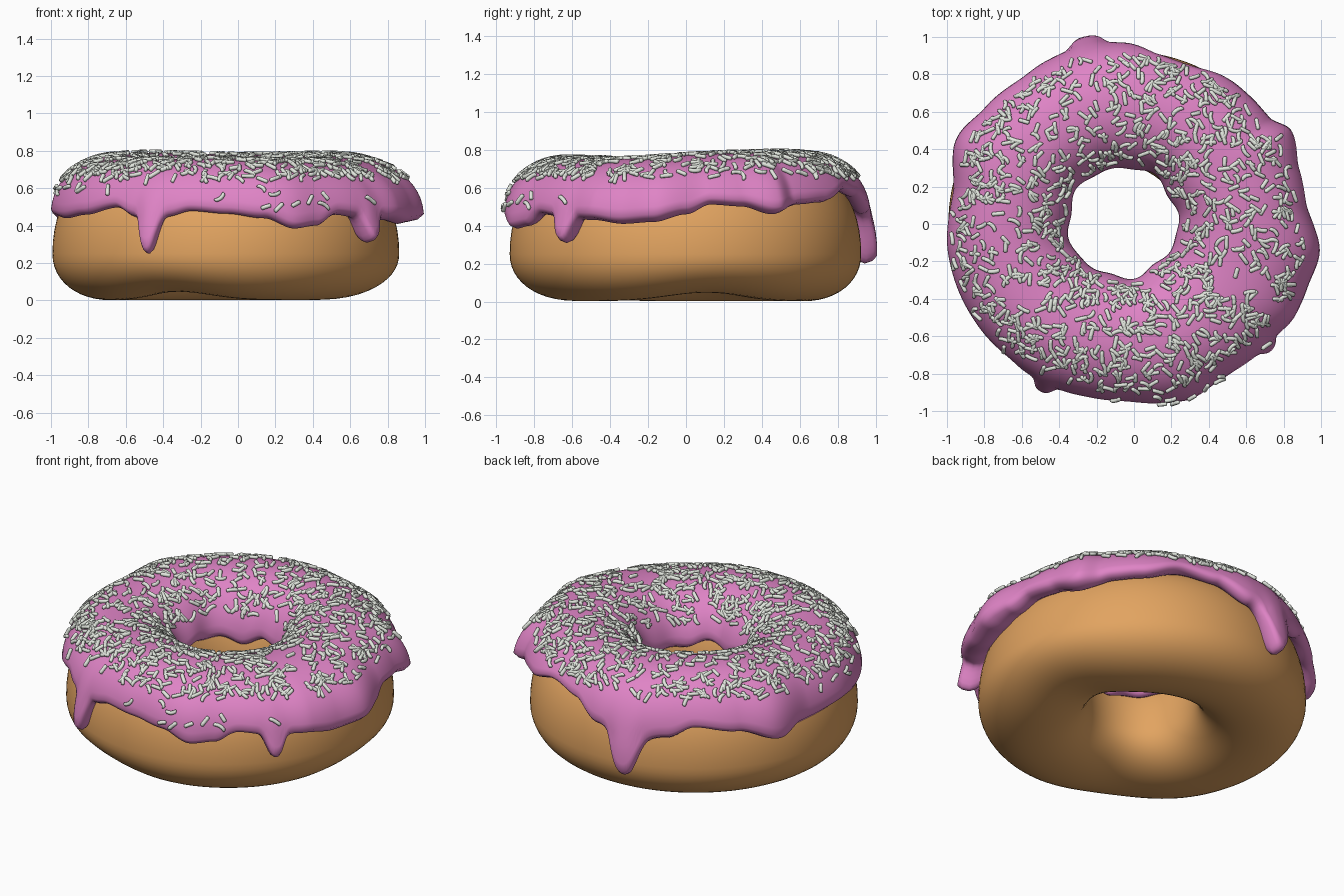
import bpy, bmesh, math, random
from mathutils import Vector

if "Cube" in bpy.data.objects:
    bpy.data.objects.remove(bpy.data.objects["Cube"])

random.seed(7)
CX, CY, R = -0.06, 0.0, 0.62      # ring centre and tube centre radius
E = 0.92                          # squareness of the icing section
ED = 0.95                         # squareness of the dough section
ZC = 0.44                         # height of the icing's widest line


def material(name, rgb):
    m = bpy.data.materials.new(name)
    m.diffuse_color = (*rgb, 1)
    m.use_nodes = True
    m.node_tree.nodes["Principled BSDF"].inputs["Base Color"].default_value = m.diffuse_color
    return m


def spow(v, e):
    return math.copysign(abs(v) ** e, v)


def lookup(keys, az):
    """Smooth periodic interpolation of (degrees, value) pairs."""
    k = sorted(keys)
    k = [(k[-1][0] - 360, k[-1][1])] + k + [(k[0][0] + 360, k[0][1])]
    az = (az + 180) % 360 - 180
    for (a0, v0), (a1, v1) in zip(k, k[1:]):
        if a0 <= az <= a1:
            f = (az - a0) / (a1 - a0)
            return v0 + (v1 - v0) * f * f * (3 - 2 * f)


def polar(az, r, z):
    a = math.radians(az)
    return Vector((CX + r * math.cos(a), CY + r * math.sin(a), z))


def gap(a, b):
    return (a - b + 180) % 360 - 180


def add_object(name, verts, faces, mat):
    me = bpy.data.meshes.new(name)
    me.from_pydata(verts, [], faces)
    bm = bmesh.new()
    bm.from_mesh(me)
    bmesh.ops.recalc_face_normals(bm, faces=bm.faces)
    for f in bm.faces:
        f.smooth = True
    bm.to_mesh(me)
    bm.free()
    me.materials.append(mat)
    ob = bpy.data.objects.new(name, me)
    bpy.context.collection.objects.link(ob)
    return ob


def ring_faces(n, m, closed):
    """Quads over n columns (always wrapped) of m points."""
    return [(i * m + j, ((i + 1) % n) * m + j,
             ((i + 1) % n) * m + (j + 1) % m, i * m + (j + 1) % m)
            for i in range(n) for j in range(m if closed else m - 1)]


# ---- dough: soft ring, widest low down, uneven underside
D_MID, D_UP, D_HALF = 0.25, 0.45, 0.307


def dough_low(az):
    return 0.045 * (math.exp(-(gap(az, 10) / 26) ** 2)
                    + math.exp(-(gap(az, -115) / 24) ** 2)) + 0.002


def dough_half(az):
    return D_HALF + 0.006 * math.sin(math.radians(3 * az - 60))


def dough_r(az, z, side):
    s = min(1, abs(z - D_MID) / (D_UP if z > D_MID else D_MID))
    return R + side * dough_half(az) * (1 - s ** (2 / ED)) ** (ED / 2)


def dough_point(az, p):
    c, s = spow(math.cos(p), ED), spow(math.sin(p), ED)
    h = D_UP if s > 0 else D_MID - dough_low(az)
    return polar(az, R + dough_half(az) * c, D_MID + h * s)


N, M = 120, 48
add_object("dough_ring",
           [dough_point(360 * i / N, 2 * math.pi * j / M) for i in range(N) for j in range(M)],
           ring_faces(N, M, True), material("baked dough", (0.76, 0.37, 0.118)))

# ---- icing: wavy hem height and outline by direction, plus drips
HEM = [(0, .46), (-10, .42), (-20, .41), (-30, .43), (-42, .44), (-52, .46), (-60, .40),
       (-68, .385), (-78, .44), (-90, .465), (-102, .48), (-110, .45), (-122, .45),
       (-130, .50), (-145, .46), (-158, .44), (-172, .455), (165, .44), (155, .40),
       (140, .47), (125, .50), (115, .44), (102, .40), (90, .46), (78, .55), (65, .58),
       (50, .52), (40, .51), (28, .46), (18, .50), (8, .51)]
OUTLINE = [(-9, 1.065), (6, 1.0), (17, 1.0), (29, 1.035), (36, .98), (57, .98), (74, .95),
           (92, .975), (101, .975), (124, .96), (140, .97), (152, 1.0), (170, .925),
           (-170, .95), (-147, .95), (-117, .95), (-92, .95), (-69, 1.0), (-59, .985),
           (-39, 1.01), (-28, 1.045), (-19, 1.045)]
DRIPS = [(-116, .20, 3.4), (-40, .13, 3.2), (101, .20, 5.0)]   # direction, drop, width


def drip(az):
    return sum(d * math.exp(-abs(gap(az, a) / w) ** 2.6) for a, d, w in DRIPS)


def hem(az):
    return lookup(HEM, az) - drip(az)


def inner_hem(az):
    a = math.radians(az)
    return 0.45 + 0.018 * math.sin(5 * a + 1) + 0.012 * math.sin(9 * a)


def inner_r(az):
    a = math.radians(az)
    return 0.290 + 0.008 * math.sin(5 * a + 2.5) + 0.008 * math.sin(8 * a) + 0.010 * math.sin(a)


def icing_rz(az, w):
    """w < 0: outer wall, 0..pi: over the top, > pi: inner wall."""
    a = math.radians(az)
    out = lookup(OUTLINE, az) + 0.12 * drip(az) * math.exp(-4 * max(0, w))
    if w < 0 or w > math.pi:
        side = 1 if w < 0 else -1
        z = ZC + 0.36 * (w if w < 0 else math.pi - w)
        base = out if w < 0 else inner_r(az)
        return base + dough_r(az, z, side) - dough_r(az, ZC, side), z
    half = out - R if w < math.pi / 2 else R - inner_r(az)
    top = 0.328 + 0.018 * math.sin(a) + 0.008 * math.sin(3 * a + 0.5)
    return R + half * spow(math.cos(w), E), ZC + top * math.sin(w) ** E


def hem_w(z):
    return (z - ZC) / 0.36 if z < ZC else math.asin(((z - ZC) / 0.33) ** (1 / E))


LIP = [(.12, 0), (.03, .25), (0, .5), (.035, .82), (.10, 1)]   # rounded rim


def icing_column(az):
    w0, w1 = hem_w(hem(az)), math.pi - hem_w(inner_hem(az))
    steps = 26
    path = [(w0 + d, f, 1) for d, f in LIP]
    path += [(w0 + .1 + (w1 - w0 - .2) * k / steps, 1, 1) for k in range(1, steps)]
    path += [(w1 - d, f, -1) for d, f in reversed(LIP)]
    col = []
    for w, f, side in path:
        r, z = icing_rz(az, w)
        if f < 1:
            r = f * r + (1 - f) * (dough_r(az, z, side) - side * 0.015)
        col.append(polar(az, r, z))
    return col


N = 480
cols = [icing_column(360 * i / N) for i in range(N)]
add_object("icing", [p for c in cols for p in c], ring_faces(N, len(cols[0]), False),
           material("pink icing", (0.74, 0.23, 0.565)))

# ---- sprinkles: little bent rods lying on the icing
RINGS = [(-1, .55), (-.85, 1), (-.4, 1), (0, 1), (.4, 1), (.85, 1), (1, .55)]
verts, faces = [], []


def add_sprinkle(az, w):
    p = polar(az, *icing_rz(az, w))
    ta = polar(az + .5, *icing_rz(az + .5, w)) - p
    tw = polar(az, *icing_rz(az, w + .02)) - p
    n = ta.cross(tw).normalized()
    if n.z < 0:
        n = -n
    turn = random.uniform(0, 2 * math.pi)
    t = ta.normalized()
    t = t * math.cos(turn) + n.cross(t) * math.sin(turn)
    s = n.cross(t)
    half, rad = random.uniform(.026, .038), 0.0115
    bend = random.choice((0, 0, .004, .010))
    first = len(verts)
    for x, k in RINGS:
        c = p + n * 0.008 + t * (x * half) + s * (bend * x * x)
        for j in range(6):
            a = j * math.pi / 3
            verts.append(c + (n * math.sin(a) + s * math.cos(a)) * rad * k)
    for i in range(len(RINGS) - 1):
        for j in range(6):
            q, k = first + i * 6, (j + 1) % 6
            faces.append((q + j, q + k, q + 6 + k, q + 6 + j))
    faces.append(tuple(first + j for j in range(6)))
    faces.append(tuple(first + (len(RINGS) - 1) * 6 + j for j in range(6)))


count = 0
while count < 1080:
    az, w = random.uniform(-180, 180), random.uniform(.66, 2.65)
    if random.random() < icing_rz(az, w)[0]:
        add_sprinkle(az, w)
        count += 1
for _ in range(18):                       # stragglers low on the sides
    add_sprinkle(random.uniform(-190, -40), random.uniform(.15, .6))
add_object("sprinkles", verts, faces, material("pale grey sprinkles", (0.80, 0.84, 0.77)))
